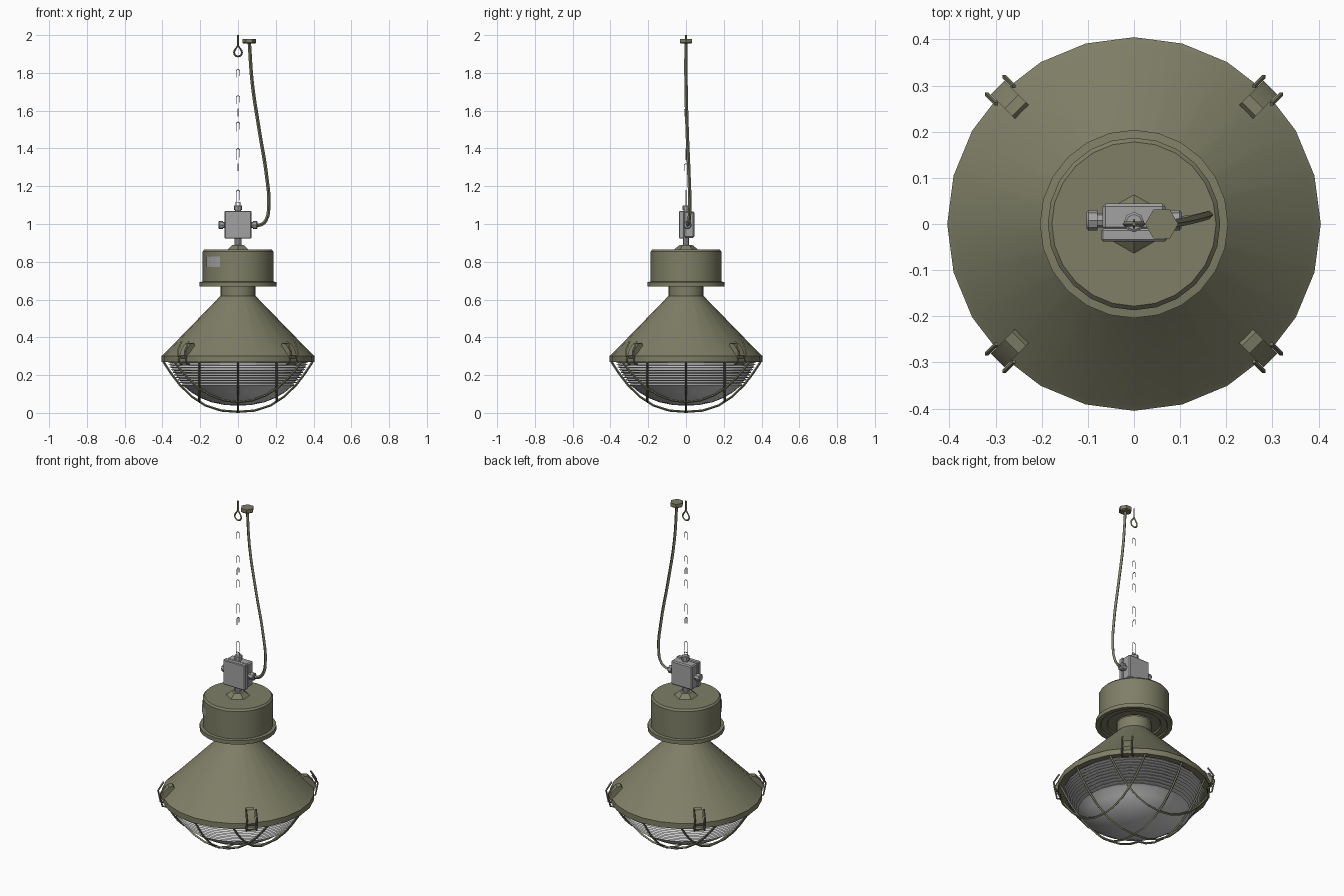
import bpy, bmesh, math
from mathutils import Vector, Matrix

if "Cube" in bpy.data.objects:
    bpy.data.objects.remove(bpy.data.objects["Cube"])


def material(name, rgb):
    m = bpy.data.materials.new(name)
    m.diffuse_color = (*rgb, 1)
    m.use_nodes = True
    m.node_tree.nodes["Principled BSDF"].inputs["Base Color"].default_value = m.diffuse_color
    return m


GREEN = material("olive_enamel", (0.21, 0.21, 0.135))
GREY = material("grey_metal", (0.36, 0.36, 0.365))
GLASS = material("pale_grey_glass", (0.58, 0.58, 0.585))


def finish(ob, mat, angle=32):
    ob.data.materials.clear()
    ob.data.materials.append(mat)
    bpy.ops.object.select_all(action='DESELECT')
    ob.select_set(True)
    bpy.context.view_layer.objects.active = ob
    bpy.ops.object.shade_smooth_by_angle(angle=math.radians(angle))
    return ob


def from_bmesh(name, bm, mat, angle=32):
    bmesh.ops.recalc_face_normals(bm, faces=bm.faces)
    me = bpy.data.meshes.new(name)
    bm.to_mesh(me)
    bm.free()
    ob = bpy.data.objects.new(name, me)
    bpy.context.collection.objects.link(ob)
    return finish(ob, mat, angle)


def lathe(name, profile, sides, mat, matrix=Matrix(), angle=32, turn=0.0):
    """Revolve (radius, height) points; radius 0 closes on the axis."""
    bm = bmesh.new()
    verts = [bm.verts.new((r, 0, z)) for r, z in profile]
    edges = [bm.edges.new(p) for p in zip(verts, verts[1:])]
    bmesh.ops.spin(bm, geom=verts + edges, cent=(0, 0, 0), axis=(0, 0, 1),
                   angle=math.tau, steps=sides, use_merge=True)
    bmesh.ops.remove_doubles(bm, verts=bm.verts, dist=1e-5)
    bm.transform(matrix @ Matrix.Rotation(turn, 4, 'Z'))
    return from_bmesh(name, bm, mat, angle)


def tube(name, pts, radius, mat, cyclic=False, smooth=False):
    """Four-sided wire along a path."""
    cu = bpy.data.curves.new(name, 'CURVE')
    cu.dimensions = '3D'
    cu.bevel_depth = radius
    cu.bevel_resolution = 0
    cu.use_fill_caps = True
    if smooth:
        cu.resolution_u = 4
        sp = cu.splines.new('BEZIER')
        sp.bezier_points.add(len(pts) - 1)
        for b, p in zip(sp.bezier_points, pts):
            b.co = p
            b.handle_left_type = b.handle_right_type = 'AUTO'
    else:
        sp = cu.splines.new('POLY')
        sp.points.add(len(pts) - 1)
        for b, p in zip(sp.points, pts):
            b.co = (*p, 1)
    sp.use_cyclic_u = cyclic
    ob = bpy.data.objects.new(name, cu)
    bpy.context.collection.objects.link(ob)
    bpy.ops.object.select_all(action='DESELECT')
    ob.select_set(True)
    bpy.context.view_layer.objects.active = ob
    bpy.ops.object.convert(target='MESH')
    return finish(bpy.context.view_layer.objects.active, mat, 50)


def box(name, lo, hi, mat, bevel=0.0):
    bm = bmesh.new()
    bmesh.ops.create_cube(bm, size=1)
    lo, hi = Vector(lo), Vector(hi)
    for v in bm.verts:
        v.co = Vector([(a + b) / 2 + c * (b - a) for a, b, c in zip(lo, hi, v.co)])
    if bevel:
        bmesh.ops.bevel(bm, geom=bm.edges[:], offset=bevel, segments=1, affect='EDGES')
    return from_bmesh(name, bm, mat)


# conical shade with rim lip and neck
lathe("shade", [(0.365, 0.285), (0.37, 0.27), (0.405, 0.27), (0.405, 0.302), (0.392, 0.312),
                (0.092, 0.62), (0.092, 0.68)], 24, GREEN)

# gear housing: stepped underside, flange, drum and lid
lathe("gear_housing", [(0.09, 0.685), (0.14, 0.685), (0.145, 0.677), (0.175, 0.677), (0.18, 0.67),
                       (0.204, 0.67), (0.204, 0.693), (0.187, 0.695), (0.187, 0.855),
                       (0.178, 0.865), (0, 0.865)], 24, GREEN)
lathe("housing_boss", [(0.066, 0.863), (0.035, 0.888), (0, 0.89)], 6, GREEN, turn=math.pi / 6)
lathe("stem", [(0, 0.885), (0.018, 0.885), (0.018, 0.93), (0, 0.93)], 10, GREY)

# curved rating plate on the drum
bm = bmesh.new()
cols = []
for i in range(5):
    x = -0.167 + 0.072 * i / 4
    y = -math.sqrt(0.1905 ** 2 - x * x)
    cols.append([bm.verts.new((x, y, z)) for z in (0.773, 0.827)])
for a, b in zip(cols, cols[1:]):
    bm.faces.new((a[0], b[0], b[1], a[1]))
for f in bm.faces:
    f.normal_update()
    if f.normal.y > 0:
        f.normal_flip()
me = bpy.data.meshes.new("rating_plate")
bm.to_mesh(me)
bm.free()
plate = bpy.data.objects.new("rating_plate", me)
bpy.context.collection.objects.link(plate)
finish(plate, GREY)

# ribbed glass bowl
profile = [(0.37, 0.285)]
for i in range(10):
    r, z = 0.37 - 0.07 * (i / 9) ** 1.5, 0.277 - 0.0135 * i
    profile += [(r - 0.011, z), (r, z - 0.009)]
profile += [(0.285, 0.14), (0.25, 0.11), (0.2, 0.08), (0.14, 0.056), (0.07, 0.042), (0, 0.038)]
lathe("glass_bowl", profile, 24, GLASS, angle=25)


# wire guard: three wires each way over the bowl
def guard_z(r):
    return 0.006 + 0.266 * (r / 0.395) ** 2.5


for k, off in enumerate((-0.205, 0, 0.205)):
    half = math.sqrt(0.395 ** 2 - off ** 2)
    line = [half * math.sin(math.pi / 2 * (i / 7 - 1)) for i in range(15)]
    zs = [guard_z(math.hypot(t, off)) for t in line]
    tube(f"guard_wire_x{k}", [(off, t, z) for t, z in zip(line, zs)], 0.006, GREEN)
    tube(f"guard_wire_y{k}", [(t, off, z) for t, z in zip(line, zs)], 0.006, GREEN)

# four toggle clips on the diagonals
strap = [(0.343, 0.358), (0.352, 0.37), (0.375, 0.366), (0.405, 0.335), (0.418, 0.305), (0.406, 0.288)]
for k in range(4):
    turn = Matrix.Rotation(math.pi / 4 + k * math.pi / 2, 4, 'Z')
    bm = bmesh.new()
    rows = [[bm.verts.new((r, s * 0.021, z)) for r, z in strap] for s in (-1, 1)]
    bm.faces.new(rows[0])
    bm.faces.new(rows[1][::-1])
    n = len(strap)
    for i in range(n):
        j = (i + 1) % n
        bm.faces.new((rows[0][i], rows[0][j], rows[1][j], rows[1][i]))
    bm.transform(turn)
    from_bmesh(f"clip_strap_{k}", bm, GREEN)
    side = [(0.395, 0.378), (0.425, 0.33), (0.412, 0.262), (0.39, 0.256)]
    loop = [(r, 0.027, z) for r, z in side] + [(r, -0.027, z) for r, z in side[::-1]]
    tube(f"clip_wire_{k}", [turn @ Vector(p) for p in loop], 0.005, GREEN)

# junction box, lid and cable glands
box("junction_box", (-0.068, -0.012, 0.927), (0.068, 0.044, 1.066), GREY, 0.006)
box("junction_box_lid", (-0.071, -0.038, 0.923), (0.071, -0.01, 1.069), GREY, 0.004)
gland = [(0, 0), (0.016, 0), (0.016, 0.012), (0.022, 0.012), (0.022, 0.032), (0.017, 0.036), (0, 0.036)]
for name, pos, rot in (("left", (-0.067, 0.008, 0.995), Matrix.Rotation(-math.pi / 2, 4, 'Y')),
                       ("right", (0.067, 0.008, 0.995), Matrix.Rotation(math.pi / 2, 4, 'Y')),
                       ("top", (0, 0.004, 1.063), Matrix())):
    lathe(f"gland_{name}", gland, 8, GREY, Matrix.Translation(pos) @ rot)

# thin chain: widely spaced open links, some turned
for k, (z, h) in enumerate(((1.82, 0.045), (1.68, 0.045), (1.61, 0.04), (1.54, 0.05), (1.40, 0.06),
                            (1.32, 0.04), (1.18, 0.07))):
    w = 0.009
    pts = [(-w, 0, z - h), (-w, 0, z - 0.006), (0, 0, z), (w, 0, z - 0.006), (w, 0, z - h * 0.8)]
    if k in (2, 5):
        pts = [(0, x, zz) for x, _, zz in pts]
    tube(f"chain_link_{k}", pts, 0.0022, GREY)
tube("chain_shackle", [(-0.012, 0, 1.09), (-0.01, 0, 1.115), (0.01, 0, 1.115), (0.012, 0, 1.09)], 0.003, GREY)

# ceiling eye hook: shank and teardrop eye
tube("ceiling_hook_shank", [(0, 0, 2.0), (0, 0, 1.935)], 0.005, GREEN)
eye = [(0, 0, 1.947)] + [(0.021 * math.sin(a), 0, 1.908 + 0.021 * math.cos(a))
                         for a in (math.radians(d) for d in range(60, 301, 30))]
tube("ceiling_hook_eye", eye, 0.005, GREEN, cyclic=True)

# ceiling rose and power cable
lathe("ceiling_rose", [(0, 1.955), (0.03, 1.955), (0.036, 1.96), (0.036, 1.98), (0, 1.98)],
      6, GREEN, Matrix.Translation((0.06, 0, 0)))
tube("power_cable", [(0.06, 0, 1.96), (0.075, 0, 1.75), (0.112, 0.006, 1.5), (0.152, 0.016, 1.25),
                     (0.163, 0.02, 1.1), (0.148, 0.016, 1.02), (0.12, 0.01, 0.996), (0.09, 0.008, 0.995)],
     0.009, GREEN, smooth=True)
